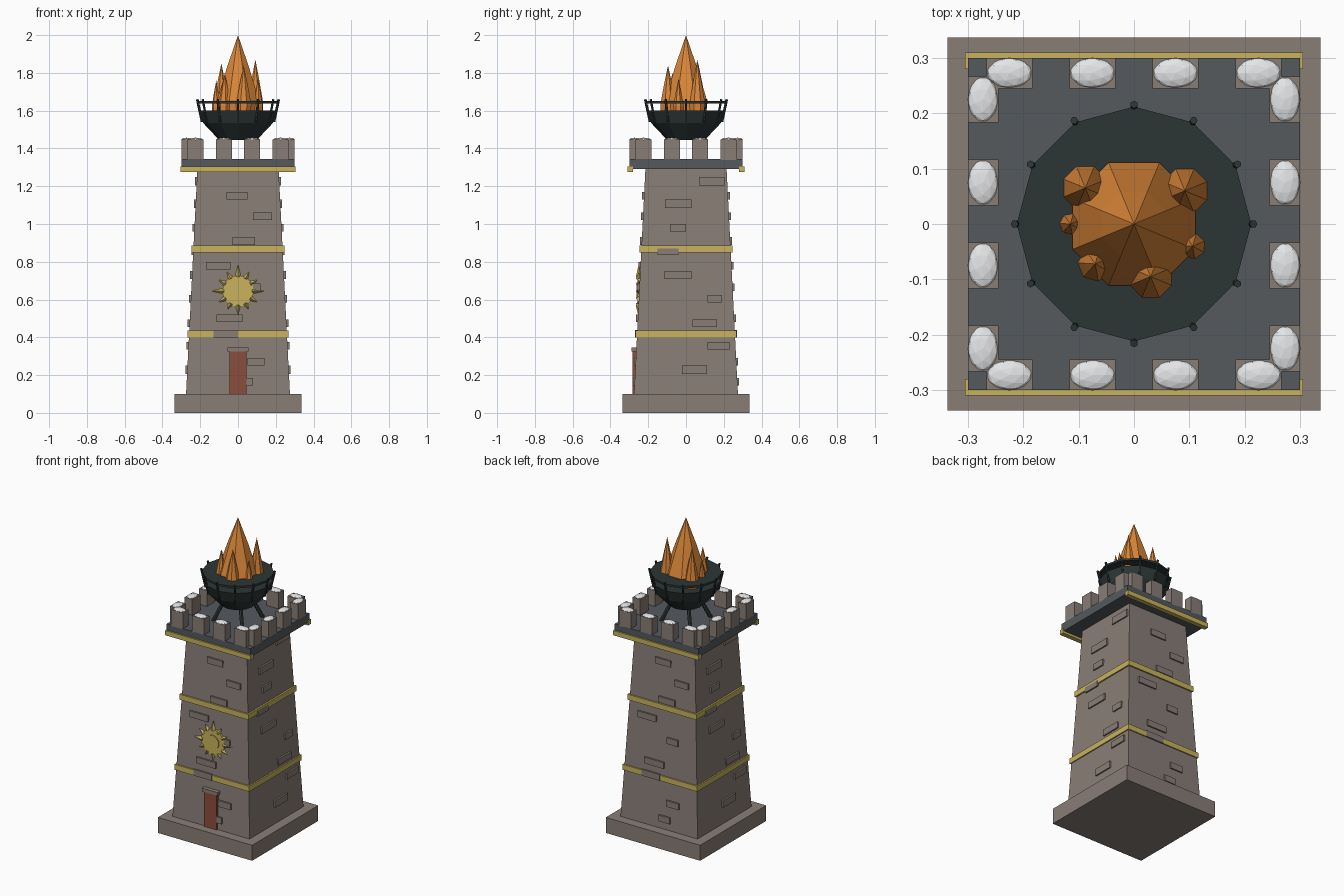
import bpy, bmesh, math
from mathutils import Vector, Matrix

if "Cube" in bpy.data.objects:
    bpy.data.objects.remove(bpy.data.objects["Cube"])


def material(name, rgb):
    m = bpy.data.materials.new(name)
    m.diffuse_color = (*rgb, 1)
    m.use_nodes = True
    m.node_tree.nodes["Principled BSDF"].inputs["Base Color"].default_value = m.diffuse_color
    return m


STONE = material("warm stone", (0.25, 0.207, 0.183))
SLATE = material("slate", (0.09, 0.10, 0.11))
GOLD = material("gold", (0.58, 0.45, 0.11))
WOOD = material("red door wood", (0.26, 0.075, 0.045))
IRON = material("dark iron", (0.025, 0.037, 0.036))
FIRE = material("flame orange", (0.70, 0.24, 0.04))
SNOW = material("snow white", (0.80, 0.81, 0.82))


def finish(name, bm, mat):
    bmesh.ops.recalc_face_normals(bm, faces=bm.faces)
    me = bpy.data.meshes.new(name)
    bm.to_mesh(me)
    bm.free()
    me.materials.append(mat)
    ob = bpy.data.objects.new(name, me)
    bpy.context.collection.objects.link(ob)
    return ob


def add_box(bm, lo, hi, turn=0.0):
    lo, hi = Vector(lo), Vector(hi)
    m = (Matrix.Rotation(turn, 4, 'Z') @ Matrix.Translation((lo + hi) / 2)
         @ Matrix.Diagonal((*(hi - lo), 1)))
    bmesh.ops.create_cube(bm, size=1, matrix=m)


def box(name, lo, hi, mat):
    bm = bmesh.new()
    add_box(bm, lo, hi)
    return finish(name, bm, mat)


def add_rod(bm, a, b, r1, r2, sides=6):
    a, b = Vector(a), Vector(b)
    d = b - a
    m = Matrix.Translation((a + b) / 2) @ d.to_track_quat('Z', 'Y').to_matrix().to_4x4()
    bmesh.ops.create_cone(bm, cap_ends=True, segments=sides, radius1=r1,
                          radius2=r2, depth=d.length, matrix=m)


def add_lathe(bm, profile, sides, x=0, y=0, phase=0.0):
    """Faceted solid of revolution, capped; a zero radius makes a tip."""
    prev = None
    for i, (r, z) in enumerate(profile):
        if r == 0:
            tip = bm.verts.new((x, y, z))
            for k in range(sides):
                bm.faces.new((prev[k], prev[(k + 1) % sides], tip))
            return
        ring = []
        for k in range(sides):
            a = phase + k * math.tau / sides
            ring.append(bm.verts.new((x + r * math.cos(a), y + r * math.sin(a), z)))
        if prev:
            for k in range(sides):
                n = (k + 1) % sides
                bm.faces.new((prev[k], prev[n], ring[n], ring[k]))
        if i in (0, len(profile) - 1):
            bm.faces.new(ring)
        prev = ring


def wall(z):
    """Half width of the tapering tower at height z."""
    return 0.275 - 0.06 * (z - 0.1) / 1.19


# Plinth and tapering tower
box("plinth", (-.337, -.337, 0), (.337, .337, .10), STONE)
bm = bmesh.new()
q = math.sqrt(2)
add_lathe(bm, [(wall(.1) * q, .1), (wall(1.29) * q, 1.29)], 4, phase=math.pi / 4)
finish("tower_body", bm, STONE)

# Proud stones on the walls: (sideways start, end, bottom, top) as seen from outside
front_stones = [(-.06, .05, 1.13, 1.17), (.08, .18, 1.02, 1.06), (-.03, .09, .89, .93),
                (-.17, -.04, .76, .80), (.04, .12, .645, .685), (-.115, .025, .482, .522),
                (-.13, .0, .40, .44), (.0, .08, .145, .185), (.05, .14, .25, .29)]
side_stones = [(.07, .205, 1.205, 1.25), (-.11, .03, 1.085, 1.13), (-.085, 0, .96, 1.0),
               (-.15, -.04, .835, .87), (-.115, .03, .71, .75), (.115, .19, .585, .625),
               (.035, .165, .455, .495), (.115, .23, .335, .375), (-.02, .11, .205, .25)]
bm = bmesh.new()
for turn in range(4):
    for u0, u1, z0, z1 in (side_stones if turn % 2 else front_stones):
        w = wall((z0 + z1) / 2)
        add_box(bm, (u0, -w - .010, z0), (u1, -w + .02, z1), turn * math.pi / 2)
finish("wall_stones", bm, STONE)

# Gold bands and trim under the platform (front and back only)
for z0, h in ((.40, .267), (.85, .246)):
    box("gold_band", (-h, -h, z0), (h, h, z0 + .035), GOLD)
for s in (-1, 1):
    box("gold_trim", (-.305, s * .295 - .015, 1.275), (.305, s * .295 + .015, 1.305), GOLD)

# Door with lintel
box("door", (-.045, -.283, .10), (.045, -.24, .325), WOOD)
box("door_lintel", (-.056, -.288, .325), (.056, -.24, .346), STONE)

# Sun emblem
bm = bmesh.new()
c = Vector((0, -.25, .645))
add_rod(bm, c + Vector((0, .02, 0)), c + Vector((0, -.007, 0)), .083, .083, 20)
add_rod(bm, c, c + Vector((0, -.013, 0)), .046, .046, 16)
for k in range(12):
    a = k * math.tau / 12
    d = Vector((math.cos(a), 0, math.sin(a)))
    add_rod(bm, c + d * .075, c + d * (.135 if k % 3 == 0 else .115), .016, .0015, 4)
finish("sun_emblem", bm, GOLD)

# Platform, battlements and snow caps
box("platform", (-.30, -.30, 1.29), (.30, .30, 1.345), SLATE)
stones, snow = bmesh.new(), bmesh.new()
for turn in range(4):
    for x in (-.225, -.075, .075, .225):
        a = turn * math.pi / 2
        add_box(stones, (x - .042, -.30, 1.34), (x + .042, -.245, 1.447), a)
        m = (Matrix.Rotation(a, 4, 'Z') @ Matrix.Translation((x, -.273, 1.445))
             @ Matrix.Diagonal((.042, .028, .012, 1)))
        bmesh.ops.create_icosphere(snow, subdivisions=2, radius=1, matrix=m)
finish("battlements", stones, STONE)
finish("snow_caps", snow, SNOW)

# Iron brazier: bowl, rim, uprights and splayed legs
bm = bmesh.new()
add_lathe(bm, [(.10, 1.445), (.185, 1.535), (.208, 1.602)], 12)
finish("brazier_bowl", bm, IRON)
bm = bmesh.new()
add_lathe(bm, [(.212, 1.637), (.212, 1.650)], 12)
finish("brazier_rim", bm, IRON)
bm = bmesh.new()
for k in range(12):
    a = k * math.tau / 12
    d = Vector((math.cos(a), math.sin(a), 0))
    add_rod(bm, d * .19 + Vector((0, 0, 1.54)), d * .216 + Vector((0, 0, 1.66)), .007, .007)
finish("brazier_uprights", bm, IRON)
bm = bmesh.new()
for sx in (-1, 1):
    for sy in (-1, 1):
        add_rod(bm, (sx * .105, sy * .105, 1.34), (sx * .06, sy * .06, 1.465), .012, .012)
finish("brazier_legs", bm, IRON)

# Flames: x, y, radius, tip height
bm = bmesh.new()
for x, y, r, top, sides in ((0, 0, .12, 2.0, 8), (-.088, .065, .045, 1.85, 8),
                            (.092, .06, .045, 1.87, 8), (-.115, 0, .024, 1.76, 7),
                            (.106, -.04, .028, 1.77, 7), (-.07, -.072, .036, 1.80, 7),
                            (.03, -.095, .044, 1.84, 8)):
    h = top - 1.6
    add_lathe(bm, [(r * .95, 1.6), (r, 1.6 + .14 * h), (r * .52, 1.6 + .58 * h), (0, top)],
              sides, x, y, math.pi / 8)
finish("flames", bm, FIRE)
